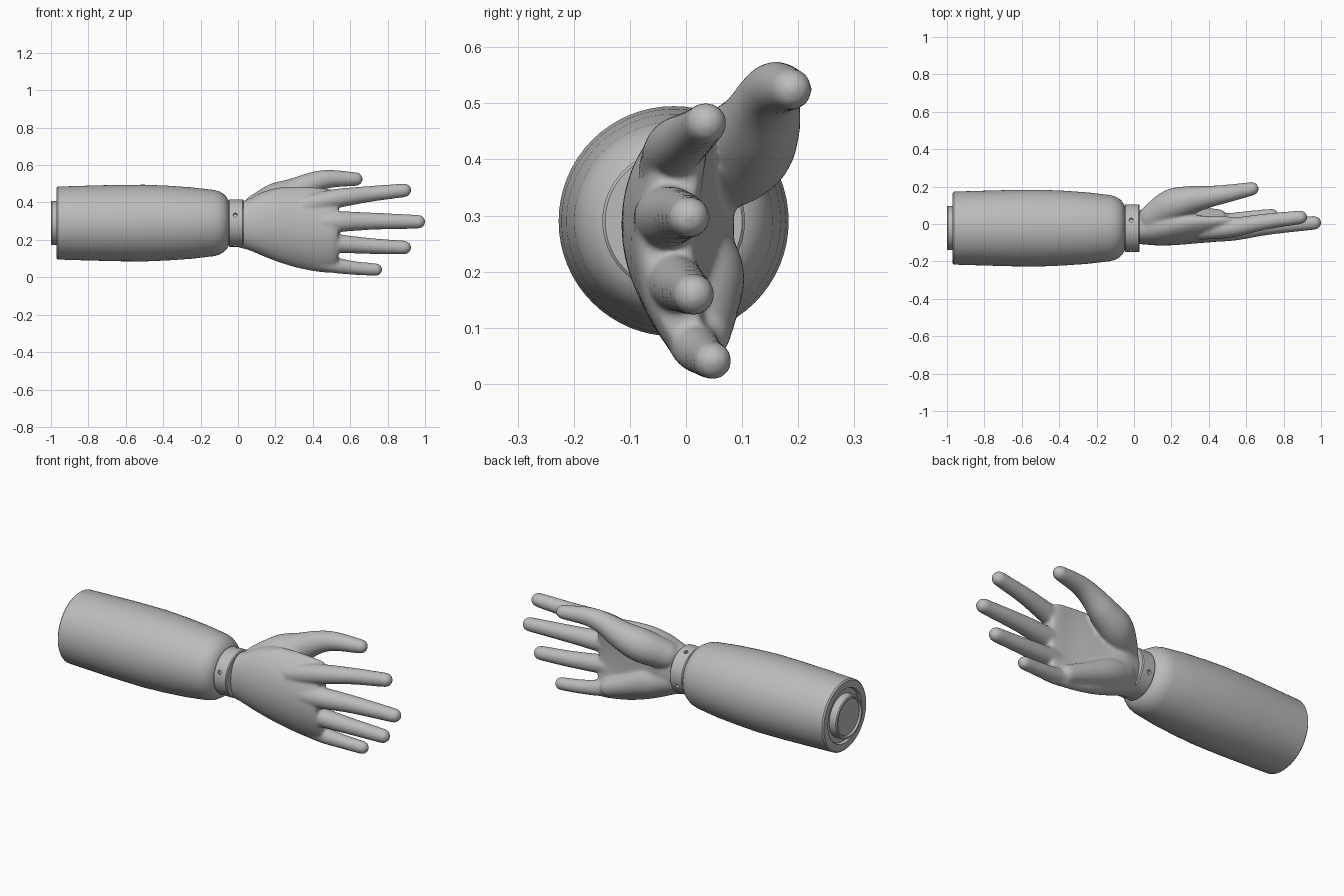
import bpy, bmesh, math
from mathutils import Vector, Matrix

if "Cube" in bpy.data.objects:
    bpy.data.objects.remove(bpy.data.objects["Cube"])

GREY = bpy.data.materials.new("plain grey")
GREY.use_nodes = True
GREY.diffuse_color = (0.5, 0.5, 0.5, 1)
GREY.node_tree.nodes["Principled BSDF"].inputs["Base Color"].default_value = (0.5, 0.5, 0.5, 1)
AXIS = Vector((0, -0.022, 0.29))


def make_object(name, bm, angle=35):
    bmesh.ops.recalc_face_normals(bm, faces=bm.faces)
    mesh = bpy.data.meshes.new(name)
    bm.to_mesh(mesh)
    bm.free()
    mesh.materials.append(GREY)
    ob = bpy.data.objects.new(name, mesh)
    bpy.context.collection.objects.link(ob)
    bpy.ops.object.select_all(action="DESELECT")
    ob.select_set(True)
    bpy.context.view_layer.objects.active = ob
    bpy.ops.object.shade_smooth_by_angle(angle=math.radians(angle))
    return ob


def loft(bm, rings, closed=False):
    """Skin a list of point rings; cap both ends unless closed."""
    rows = [[bm.verts.new(p) for p in ring] for ring in rings]
    n = len(rows[0])
    pairs = list(zip(rows, rows[1:])) + ([(rows[-1], rows[0])] if closed else [])
    for a, b in pairs:
        for i in range(n):
            j = (i + 1) % n
            bm.faces.new((a[i], a[j], b[j], b[i]))
    if not closed:
        bm.faces.new(rows[0])
        bm.faces.new(rows[-1])


def lathe(name, profile, closed=False, sides=64):
    """Turn (x, radius) points around the arm's axis."""
    turns = [2 * math.pi * i / sides for i in range(sides)]
    bm = bmesh.new()
    loft(bm, [[AXIS + Vector((x, r * math.cos(t), r * math.sin(t))) for t in turns]
              for x, r in profile], closed)
    return make_object(name, bm)


def smooth_path(keys, steps=6):
    """Catmull-Rom interpolation of equal-length tuples."""
    pts = [Vector(k) for k in keys]
    pts = [2 * pts[0] - pts[1]] + pts + [2 * pts[-1] - pts[-2]]
    out = []
    for a, b, c, d in zip(pts, pts[1:], pts[2:], pts[3:]):
        for s in range(steps):
            t = s / steps
            out.append(0.5 * (2 * b + (c - a) * t + (2 * a - 5 * b + 4 * c - d) * t ** 2
                              + (3 * b - a - 3 * c + d) * t ** 3))
    return out + [pts[-2]]


def digit(bm, keys, sides=20):
    """Round-ended tube through (x, y, z, radius) keys."""
    path = smooth_path(keys)
    pos, rad = [p.xyz for p in path], [p.w for p in path]
    rings = []

    def ring(c, d, r):
        u = d.cross(Vector((0, 1, 0))).normalized()
        v = u.cross(d).normalized()
        rings.append([c + r * (u * math.cos(t) + v * math.sin(t))
                      for t in (2 * math.pi * i / sides for i in range(sides))])

    first, last = (pos[1] - pos[0]).normalized(), (pos[-1] - pos[-2]).normalized()
    caps = [math.radians(a) for a in (84, 65, 45, 22)]
    for a in caps:
        ring(pos[0] - first * rad[0] * math.sin(a), first, rad[0] * math.cos(a))
    for i, p in enumerate(pos):
        ring(p, (pos[min(i + 1, len(pos) - 1)] - pos[max(i - 1, 0)]).normalized(), rad[i])
    for a in reversed(caps):
        ring(pos[-1] + last * rad[-1] * math.sin(a), last, rad[-1] * math.cos(a))
    loft(bm, rings)


# Forearm shell with grooved rear end
lathe("forearm", [(-0.955, 0.1), (-0.955, 0.145), (-0.97, 0.15), (-0.97, 0.188), (-0.963, 0.195),
                  (-0.8, 0.2), (-0.65, 0.204), (-0.5, 0.205), (-0.38, 0.2), (-0.25, 0.191),
                  (-0.13, 0.177), (-0.1, 0.169), (-0.075, 0.154), (-0.058, 0.135),
                  (-0.048, 0.11), (-0.045, 0.08)])

# Rear mounting stub with a dished face
lathe("mounting_stub", [(-0.94, 0.118), (-0.995, 0.118), (-1.0, 0.113), (-1.0, 0.103),
                        (-0.99, 0.098), (-0.99, 0.01)])

# Wrist core and cuff
lathe("wrist_core", [(-0.07, 0.1), (0.03, 0.1)])
cuff = lathe("wrist_cuff", [(-0.05, 0.1), (-0.05, 0.122), (-0.045, 0.127), (0.025, 0.127),
                            (0.03, 0.122), (0.03, 0.1)], closed=True)

# Screw holes around the cuff
bm = bmesh.new()
for k in range(4):
    turn = Matrix.Rotation(math.radians(90 * k - 20), 4, "X")
    place = Matrix.Translation(AXIS + Vector((-0.015, 0, 0))) @ turn @ Matrix.Translation((0, 0, 0.13))
    bmesh.ops.create_cone(bm, cap_ends=True, segments=16, radius1=0.011, radius2=0.011,
                          depth=0.04, matrix=place)
cutter = make_object("hole_cutter", bm)
cutter.hide_render = True
cutter.hide_set(True)
cut = cuff.modifiers.new("holes", "BOOLEAN")
cut.object, cut.operation, cut.solver = cutter, "DIFFERENCE", "EXACT"

# Hand: palm sections (x, low z, high z, middle y, half thickness, cupping)
hand = bmesh.new()
palm = smooth_path([(0.0, 0.16, 0.40, -0.02, 0.085, 0.0),
                    (0.06, 0.145, 0.42, -0.015, 0.095, 0.0),
                    (0.13, 0.115, 0.455, -0.015, 0.1, 0.01),
                    (0.22, 0.08, 0.48, -0.025, 0.088, 0.03),
                    (0.32, 0.05, 0.485, -0.03, 0.075, 0.045),
                    (0.42, 0.03, 0.48, -0.035, 0.062, 0.055),
                    (0.5, 0.024, 0.47, -0.035, 0.054, 0.06),
                    (0.535, 0.04, 0.455, -0.032, 0.044, 0.055)])
rings = []
for x, low, high, mid, thick, cup in palm:
    ring = []
    for i in range(40):
        t = 2 * math.pi * i / 40
        c, s = math.cos(t), math.sin(t)
        ring.append(Vector((x, mid + thick * math.copysign(abs(s) ** 0.85, s) + cup * c * c,
                            (low + high) / 2 + (high - low) / 2 * c)))
    rings.append(ring)
loft(hand, rings)

# Fingers, thumb with its mound, and the heel of the palm
for keys in (
    [(0.36, -0.035, 0.385, 0.05), (0.52, -0.02, 0.42, 0.052), (0.7, 0.012, 0.445, 0.043), (0.89, 0.036, 0.465, 0.037)],
    [(0.36, -0.045, 0.29, 0.05), (0.52, -0.035, 0.297, 0.056), (0.72, -0.012, 0.3, 0.046), (0.965, 0.006, 0.297, 0.037)],
    [(0.36, -0.04, 0.2, 0.05), (0.52, -0.02, 0.182, 0.05), (0.7, 0.0, 0.168, 0.043), (0.89, 0.014, 0.159, 0.037)],
    [(0.34, 0.0, 0.105, 0.045), (0.5, 0.015, 0.068, 0.043), (0.62, 0.034, 0.05, 0.037), (0.738, 0.048, 0.041, 0.034)],
    [(0.1, 0.035, 0.37, 0.075), (0.2, 0.098, 0.415, 0.088), (0.3, 0.128, 0.455, 0.076),
     (0.4, 0.146, 0.504, 0.059), (0.49, 0.161, 0.526, 0.049), (0.63, 0.188, 0.525, 0.037)],
    [(0.1, 0.01, 0.23, 0.08), (0.2, 0.03, 0.19, 0.075), (0.32, 0.035, 0.14, 0.06), (0.45, 0.03, 0.09, 0.05)],
):
    digit(hand, keys)
hand_ob = make_object("hand", hand, 180)

# Fuse the pieces into one soft skin
fuse = hand_ob.modifiers.new("fuse", "REMESH")
fuse.mode, fuse.voxel_size, fuse.use_smooth_shade = "VOXEL", 0.007, True
soften = hand_ob.modifiers.new("soften", "SMOOTH")
soften.factor, soften.iterations = 0.5, 14
